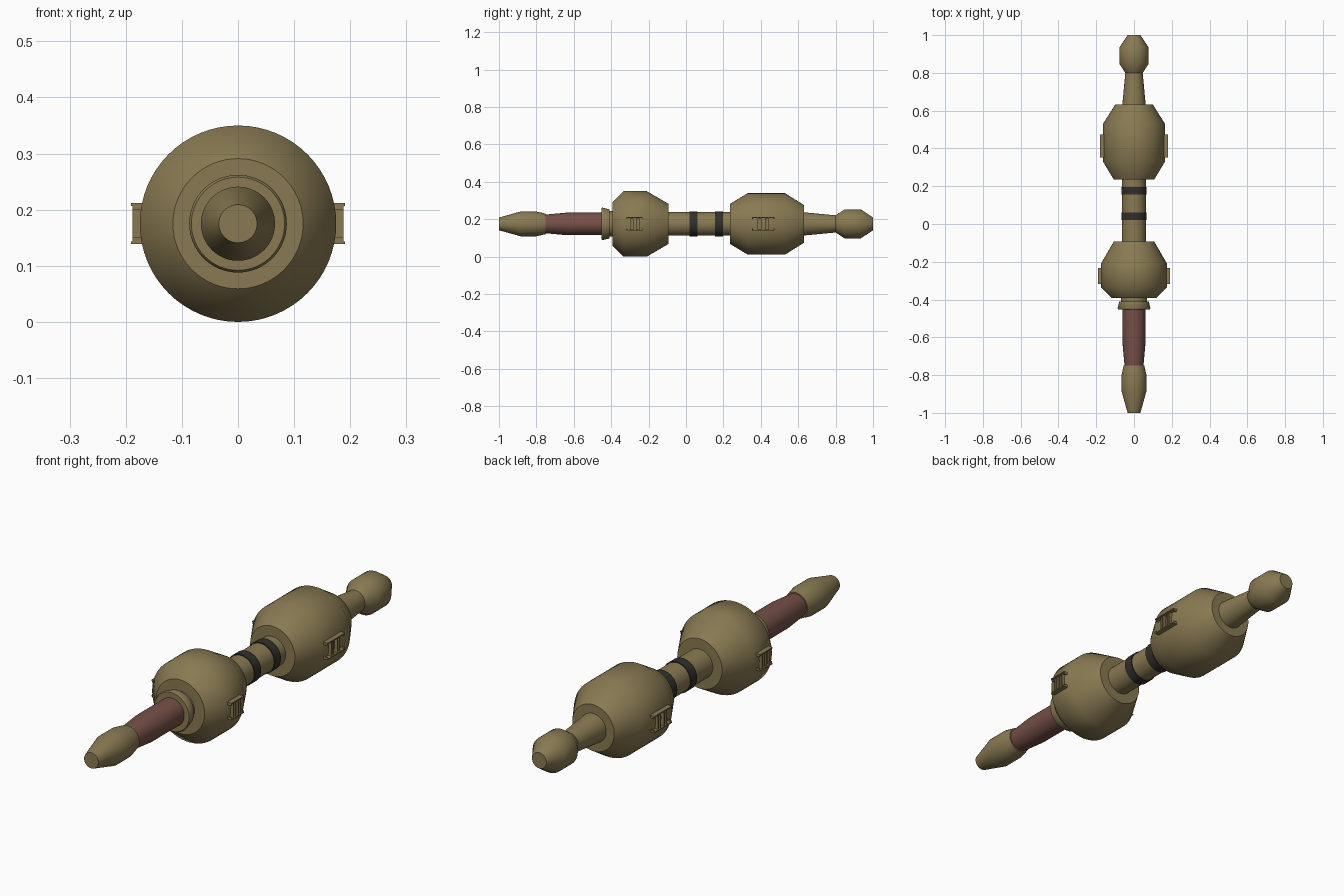
import bpy, bmesh, math
from mathutils import Matrix, Vector

AXIS_Z = 0.175
SIDES = 64

if "Cube" in bpy.data.objects:
    bpy.data.objects.remove(bpy.data.objects["Cube"], do_unlink=True)


def material(name, rgb):
    m = bpy.data.materials.new(name)
    m.use_nodes = True
    m.diffuse_color = (*rgb, 1)
    m.node_tree.nodes["Principled BSDF"].inputs["Base Color"].default_value = (*rgb, 1)
    return m


olive = material("olive", (0.25, 0.195, 0.085))
red_brown = material("red brown", (0.18, 0.08, 0.063))
dark = material("charcoal", (0.032, 0.029, 0.025))


def add_object(name, bm, mat):
    bmesh.ops.recalc_face_normals(bm, faces=bm.faces[:])
    mesh = bpy.data.meshes.new(name)
    bm.to_mesh(mesh)
    bm.free()
    mesh.materials.append(mat)
    ob = bpy.data.objects.new(name, mesh)
    bpy.context.collection.objects.link(ob)
    return ob


def lathe(name, mat, profile):
    """Closed solid turned about the long axis from (y, radius) points."""
    bm = bmesh.new()
    rings = []
    for y, r in profile:
        angles = [2 * math.pi * i / SIDES for i in range(SIDES)]
        rings.append([bm.verts.new((r * math.cos(a), y, AXIS_Z + r * math.sin(a)))
                      for a in angles])
    for a, b in zip(rings, rings[1:]):
        for i in range(SIDES):
            j = (i + 1) % SIDES
            bm.faces.new((a[i], a[j], b[j], b[i])).smooth = True
    # flat end caps with crisp rims
    for ring in (rings[0], rings[-1]):
        for e in bm.faces.new(ring).edges:
            e.smooth = False
    return add_object(name, bm, mat)


def side_hatch(name, y, width, spacing, radius):
    """Raised frame with two uprights, mirrored to both flanks."""
    bm = bmesh.new()

    def box(cx, cy, cz, sx, sy, sz):
        bmesh.ops.create_cube(bm, size=1, matrix=Matrix.Translation(Vector((cx, cy, cz)))
                              @ Matrix.Diagonal((sx, sy, sz, 1)))

    for s in (-1, 1):
        # channel-shaped upright: web with two thin fins
        box(radius, y + s * spacing, AXIS_Z, 0.012, 0.014, 0.06)
        for f in (-1, 1):
            box(radius + 0.002, y + s * spacing + f * 0.008, AXIS_Z, 0.022, 0.003, 0.064)
        # end bar and its short return tabs
        box(radius + 0.004, y, AXIS_Z + s * 0.034, 0.024, width, 0.005)
        for f in (-1, 1):
            box(radius + 0.003, y + f * (width / 2 - 0.002), AXIS_Z + s * 0.03,
                0.02, 0.004, 0.01)
    ob = add_object(name, bm, olive)
    ob.modifiers.new("Mirror", 'MIRROR')


# front section
lathe("nose_cone", olive, [(-1, 0.034), (-0.885, 0.066), (-0.8, 0.066), (-0.75, 0.055)])
lathe("front_shaft", red_brown, [(-0.75, 0.05), (-0.64, 0.06), (-0.39, 0.06)])
lathe("collar_ring", olive, [(-0.452, 0.083), (-0.447, 0.087), (-0.41, 0.078)])
lathe("collar_neck", olive, [(-0.415, 0.068), (-0.385, 0.068)])

# two large drums joined by a banded tube
lathe("front_drum", olive, [(-0.393, 0.116), (-0.335, 0.175), (-0.21, 0.175), (-0.093, 0.107)])
lathe("connecting_tube", olive, [(-0.1, 0.063), (0.24, 0.063)])
for label, y in (("front", 0.041), ("rear", 0.176)):
    lathe(label + "_tube_band", dark, [(y - 0.021, 0.067), (y + 0.021, 0.067)])
lathe("rear_drum", olive, [(0.235, 0.107), (0.33, 0.164), (0.53, 0.164), (0.632, 0.1)])

# rear section
lathe("rear_neck", olive, [(0.62, 0.063), (0.81, 0.045)])
lathe("tail_bulb", olive, [(0.8, 0.046), (0.847, 0.077), (0.935, 0.077), (1, 0.034)])

# flank hatches
side_hatch("front_drum_hatch", -0.275, 0.085, 0.016, 0.175)
side_hatch("rear_drum_hatch", 0.413, 0.12, 0.02, 0.164)
